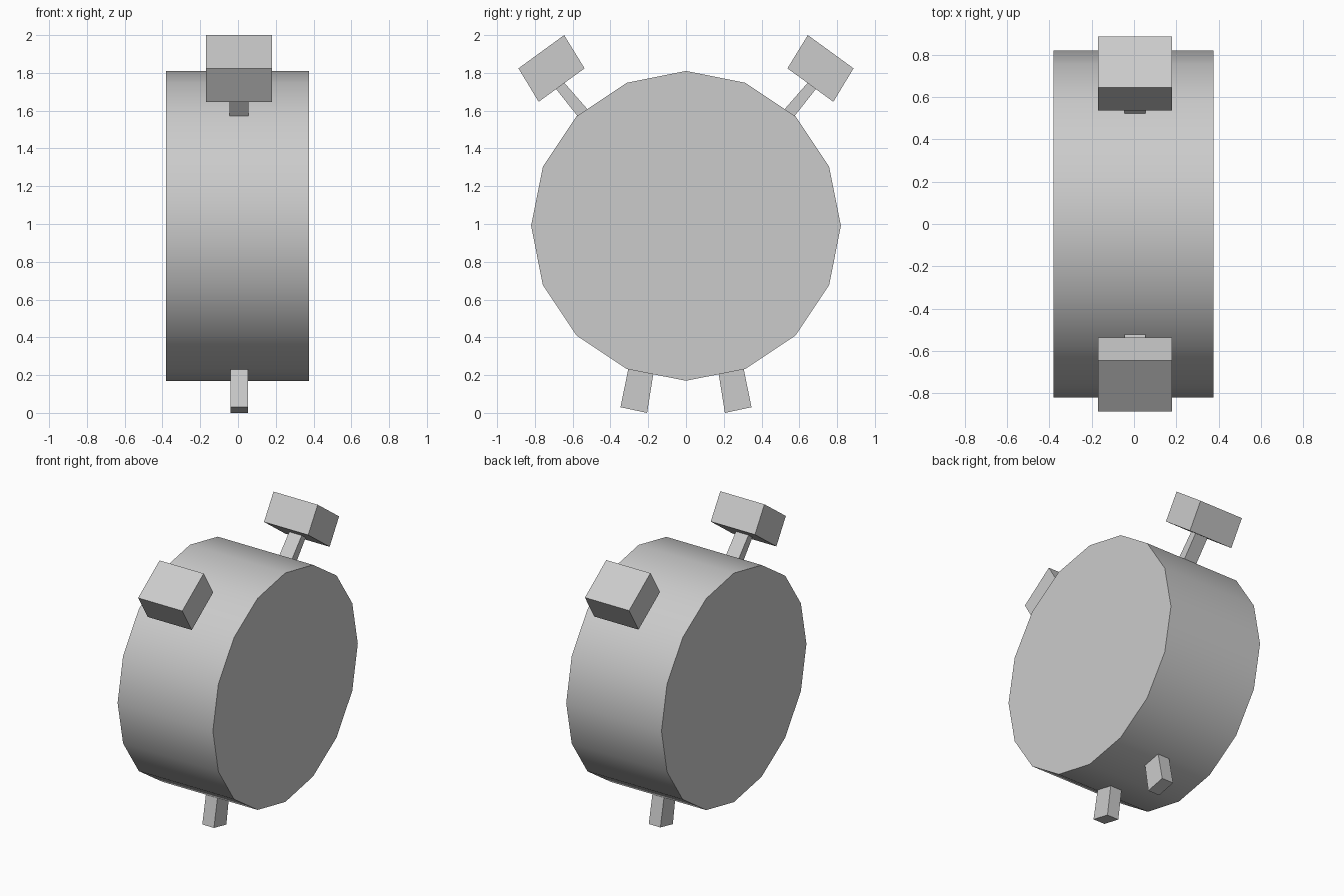
import bpy, bmesh
from math import radians, pi
from mathutils import Matrix

if "Cube" in bpy.data.objects:
    bpy.data.objects.remove(bpy.data.objects["Cube"])


def finish(bm, name):
    bmesh.ops.recalc_face_normals(bm, faces=bm.faces[:])
    mesh = bpy.data.meshes.new(name)
    bm.to_mesh(mesh)
    bm.free()
    obj = bpy.data.objects.new(name, mesh)
    bpy.context.collection.objects.link(obj)
    return obj


def prism(name, profile, x0, x1, side):
    """Extrude a (y, z) profile along x; side = -1 mirrors it across y."""
    bm = bmesh.new()
    face = bm.faces.new([bm.verts.new((x0, side * y, z)) for y, z in profile])
    ext = bmesh.ops.extrude_face_region(bm, geom=[face])
    moved = [v for v in ext["geom"] if isinstance(v, bmesh.types.BMVert)]
    bmesh.ops.translate(bm, verts=moved, vec=(x1 - x0, 0, 0))
    return finish(bm, name)


# Clock body: 16-sided drum lying along x, one corner straight up
bm = bmesh.new()
bmesh.ops.create_cone(bm, cap_ends=True, segments=16, radius1=0.82, radius2=0.82,
                      depth=0.755,
                      matrix=Matrix.Translation((-0.0025, 0, 0.99)) @ Matrix.Rotation(pi / 2, 4, 'Y'))
body = finish(bm, "clock_body")
bpy.context.view_layer.objects.active = body
body.select_set(True)
bpy.ops.object.shade_smooth_by_angle(angle=radians(35))

# Tilted bells, their stems and the feet, as (y, z) profiles with an x range
bell = [(0.645, 2.0), (0.887, 1.824), (0.78, 1.647), (0.537, 1.824)]
stem = [(0.522, 1.608), (0.575, 1.572), (0.692, 1.720), (0.650, 1.754)]
foot = [(0.170, 0.225), (0.306, 0.230), (0.347, 0.030), (0.206, 0.0)]

for side, label in ((1, "right"), (-1, "left")):
    prism(f"bell_{label}", bell, -0.17, 0.18, side)
    prism(f"bell_stem_{label}", stem, -0.045, 0.055, side)
    prism(f"foot_{label}", foot, -0.04, 0.052, side)
